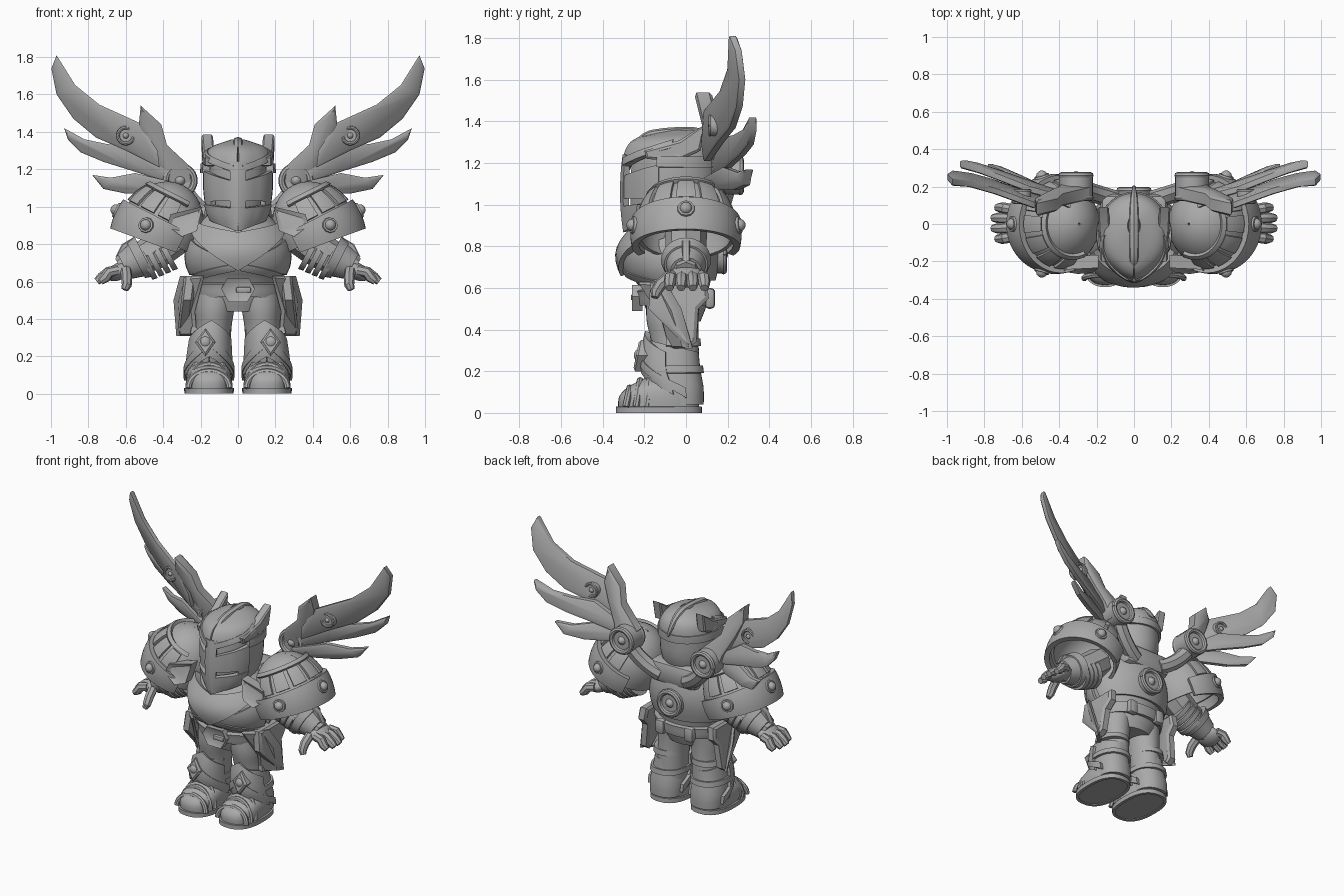
import bpy, bmesh
from math import sin, cos, pi, radians, copysign
from mathutils import Vector, Matrix

if "Cube" in bpy.data.objects:
    bpy.data.objects.remove(bpy.data.objects["Cube"])

stone = bpy.data.materials.new("plain grey")
stone.use_nodes = True
grey = (.4, .4, .4, 1)
stone.diffuse_color = grey
stone.node_tree.nodes["Principled BSDF"].inputs["Base Color"].default_value = grey
parts = []


def add(name, data, mirror=False):
    data.materials.append(stone)
    ob = bpy.data.objects.new(name, data)
    bpy.context.scene.collection.objects.link(ob)
    parts.append(ob)
    if mirror:
        ob.modifiers.new("Mirror", "MIRROR").use_mirror_merge = False
    return ob


def finish(name, bm, mirror):
    bmesh.ops.recalc_face_normals(bm, faces=bm.faces)
    me = bpy.data.meshes.new(name)
    bm.to_mesh(me)
    bm.free()
    return add(name, me, mirror)


def ball(name, loc, size, mirror=False, tilt=0):
    bm = bmesh.new()
    m = Matrix.Translation(loc) @ Matrix.Rotation(tilt, 4, "Y") @ Matrix.Diagonal((*size, 1))
    bmesh.ops.create_uvsphere(bm, u_segments=20, v_segments=12, radius=1, matrix=m)
    return finish(name, bm, mirror)


def rod(name, start, end, r1, r2, mirror=False, sides=24):
    a, b = Vector(start), Vector(end)
    m = Matrix.Translation((a + b) / 2) @ (b - a).to_track_quat("Z", "Y").to_matrix().to_4x4()
    bm = bmesh.new()
    bmesh.ops.create_cone(bm, cap_ends=True, segments=sides, radius1=r1, radius2=r2,
                          depth=(b - a).length, matrix=m)
    return finish(name, bm, mirror)


def box(name, loc, size, mirror=False, bevel=.02):
    bm = bmesh.new()
    bmesh.ops.create_cube(bm, size=1, matrix=Matrix.Translation(loc) @ Matrix.Diagonal((*size, 1)))
    bmesh.ops.bevel(bm, geom=bm.edges[:], offset=bevel, segments=2, affect="EDGES", profile=.5)
    return finish(name, bm, mirror)


def tube(name, points, mirror=False, straight=False):
    """Rounded tube through (x, y, z, radius) points."""
    cu = bpy.data.curves.new(name, "CURVE")
    cu.dimensions, cu.bevel_depth, cu.bevel_resolution = "3D", 1, 2
    cu.use_fill_caps = True
    sp = cu.splines.new("POLY" if straight else "NURBS")
    sp.points.add(len(points) - 1)
    for p, (x, y, z, r) in zip(sp.points, points):
        p.co, p.radius = (x, y, z, 1), r
    if not straight:
        sp.order_u, sp.use_endpoint_u, sp.resolution_u = 3, True, 6
    return add(name, cu, mirror)


def plate(name, outline, place, thick, inset=.018, depth=.012, mirror=True):
    """Flat outline placed in space, with a raised or sunk inner field on both sides."""
    bm = bmesh.new()
    t = Vector(thick) / 2
    pts = [Vector(place(*p)) for p in outline]
    front = [bm.verts.new(p - t) for p in pts]
    back = [bm.verts.new(p + t) for p in pts]
    caps = [bm.faces.new(front), bm.faces.new(back[::-1])]
    for i in range(len(pts)):
        bm.faces.new((front[i], front[i - 1], back[i - 1], back[i]))
    bmesh.ops.recalc_face_normals(bm, faces=bm.faces)
    for cap in caps:
        bmesh.ops.inset_region(bm, faces=[cap], thickness=inset, depth=depth)
    return finish(name, bm, mirror)


def surf(rings, keel=0, square=1):
    """Smooth body from rings of (z, rx, ry, cx, cy); angle zero looks to the front."""
    zs, vs = [r[0] for r in rings], [Vector(r[1:]) for r in rings]

    def slope(i):
        a, b = max(i - 1, 0), min(i + 1, len(zs) - 1)
        return (vs[b] - vs[a]) / (zs[b] - zs[a])

    def f(u, z, off=0):
        q = min(max(z, zs[0]), zs[-1])
        i = max(k for k in range(len(zs) - 1) if zs[k] <= q)
        h = zs[i + 1] - zs[i]
        t = (q - zs[i]) / h
        w = t * t * (3 - 2 * t)
        rx, ry, cx, cy = (vs[i] * (1 - w) + vs[i + 1] * w + slope(i) * (h * t * (1 - t) ** 2)
                          - slope(i + 1) * (h * t * t * (1 - t)))
        s, c = sin(u), cos(u)
        ridge = keel * max(0, 1 - 2 * abs(s)) if c > 0 else 0
        return Vector((cx + (rx + off) * copysign(abs(s) ** square, s),
                       cy - (ry + off) * copysign(abs(c) ** square, c) - ridge, z))
    f.span = zs[0], zs[-1]
    return f


def solid(name, f, mirror=False, nu=40, nv=16):
    bm = bmesh.new()
    lo, hi = f.span
    rows = [[bm.verts.new(f(2 * pi * i / nu, lo + (hi - lo) * j / nv)) for i in range(nu)]
            for j in range(nv + 1)]
    for a, b in zip(rows, rows[1:]):
        for i in range(nu):
            bm.faces.new((a[i - 1], a[i], b[i], b[i - 1]))
    bm.faces.new(rows[0])
    bm.faces.new(rows[-1])
    return finish(name, bm, mirror)


def shell(name, f, u0, u1, lo, hi, off, thick, mirror=False, nu=28, nv=6):
    """Armour piece lying on a surface between two edges."""
    bm = bmesh.new()
    edge = lambda e, u: e(u) if callable(e) else e
    rows = []
    for i in range(nu + 1):
        u = u0 + (u1 - u0) * i / nu
        a, b = edge(lo, u), edge(hi, u)
        rows.append([bm.verts.new(f(u, a + (b - a) * j / nv, off)) for j in range(nv + 1)])
    for a, b in zip(rows, rows[1:]):
        for j in range(nv):
            bm.faces.new((a[j], b[j], b[j + 1], a[j + 1]))
    ob = finish(name, bm, mirror)
    mod = ob.modifiers.new("Thickness", "SOLIDIFY")
    mod.thickness, mod.offset = thick, 0


def disc(name, x, y, z, r, half, mirror=True):
    """Round boss facing front and back, with a rim and a domed middle."""
    rod(name, (x, y - half, z), (x, y + half, z), r, r, mirror)
    for s in (-1, 1):
        ring = [(x + r * .85 * cos(a * pi / 12), y + s * half, z + r * .85 * sin(a * pi / 12), r * .2)
                for a in range(25)]
        tube(name + "_rim", ring, mirror, True)
    ball(name + "_middle", (x, y, z), (r * .45, half + r * .25, r * .45), mirror)


# Torso, collar and belt
torso = surf([(.44, .15, .12, 0, -.05), (.52, .2, .15, 0, -.05), (.6, .22, .165, 0, -.055),
              (.68, .26, .205, 0, -.075), (.78, .265, .22, 0, -.075), (.88, .23, .18, 0, -.05),
              (.97, .15, .13, 0, -.03)])
solid("torso", torso)
shell("chest_bib", torso, -1.05, 1.05, lambda u: .665 + .17 * abs(u), lambda u: .85 + .05 * abs(u), .02, .045)
shell("chest_panel", torso, .12, 1.5, lambda u: .67 - .02 * u, lambda u: .7 + .1 * u, .005, .025, True)
shell("waist_strap", torso, .05, 1.5, lambda u: .665 - .05 * u, lambda u: .7 - .05 * u, .012, .025, True)
shell("back_armour", torso, 1.7, 2 * pi - 1.7, .64, .92, .01, .025)
shell("belt", torso, 0, 2 * pi, .52, .59, .015, .03, nu=48)
hexagon = [(-.09, .56), (-.06, .615), (.06, .615), (.09, .56), (.05, .49), (-.05, .49)]
plate("belt_buckle", hexagon, lambda x, z: (x, -.235, z), (0, .05, 0), .025, -.015, False)
box("buckle_bar", (.03, -.245, .555), (.08, .04, .03), bevel=.008)
box("belt_pouch", (.11, .115, .55), (.07, .05, .1), True)
box("shoulder_block", (0, .08, .94), (.36, .16, .15), bevel=.04)
disc("back_disc", 0, .13, .76, .09, .05, False)

# Helmet with open eye and mouth slots
helm = surf([(.87, .09, .13, 0, -.13), (.95, .15, .185, 0, -.085), (1.05, .175, .21, 0, -.065),
             (1.18, .18, .21, 0, -.06), (1.26, .17, .2, 0, -.055), (1.31, .13, .16, 0, -.045),
             (1.345, .03, .05, 0, -.01)], keel=.022)
skull = lambda u, z, off=0: helm(u, z, off - .03)
skull.span = helm.span
solid("head", skull)
shell("helmet_crown", helm, 0, 2 * pi, lambda u: 1.17 + .08 * min(1, abs(sin(u))) if cos(u) > 0 else 1.2,
      1.345, 0, .03, nu=56, nv=10)
shell("helmet_back", helm, 1.2, 2 * pi - 1.2, .93, 1.22, -.005, .025)
shell("face_mask", helm, -1.25, 1.25, lambda u: 1.03 if abs(u) < .9 else .95,
      lambda u: 1.13 + .05 * abs(u), 0, .03)
shell("chin_guard", helm, -1.25, 1.25, lambda u: .87 + .05 * abs(u), lambda u: .99 + .02 * abs(u), .005, .03)
shell("nose_guard", helm, -.2, .2, .9, 1.24, .005, .03)
shell("brow_ridge", helm, .12, 1.5, lambda u: 1.18 + .06 * u, lambda u: 1.215 + .06 * u, .012, .025, True)
shell("helmet_band", helm, 1.2, 2 * pi - 1.2, 1.18, 1.23, .01, .025)
tube("helmet_crest", [(0, -.28, 1.17, .012), (0, -.24, 1.32, .025), (0, -.08, 1.345, .03),
                      (0, .12, 1.345, .028), (0, .2, 1.23, .008)])
plate("helmet_horn", [(-.2, 1.26), (-.03, 1.31), (.09, 1.385), (.07, 1.26), (-.04, 1.21), (-.19, 1.22)],
      lambda y, z: (.15 + .05 * (y + .2), y, z), (.045, 0, 0), .012, .008)

# Legs and boots
solid("leg", surf([(.1, .1, .1, .145, -.03), (.35, .095, .115, .13, -.055), (.45, .105, .125, .125, -.065),
                   (.56, .11, .13, .115, -.06)]), True)
shin = surf([(.04, .105, .105, .155, -.025), (.12, .11, .12, .155, -.04), (.2, .102, .13, .153, -.065),
             (.3, .092, .125, .148, -.07), (.39, .08, .11, .142, -.065)], square=.9)
shell("boot_shaft", shin, 0, 2 * pi, .04, lambda u: .32 + .03 * cos(u), -.01, .03, True, 40)
shell("shin_plate", shin, -1.4, 1.4, lambda u: .2 - .08 * abs(u), lambda u: .39 - .07 * abs(u), .008, .028, True)
shell("boot_strap", shin, -1.8, 1.8, lambda u: .25 - .1 * abs(u), lambda u: .3 - .1 * abs(u), .014, .026, True)
for z in (.19, .32):
    shell("calf_band", shin, 1.4, 2 * pi - 1.4, z, z + .035, .005, .03, True)
foot = surf([(.005, .12, .195, .155, -.13), (.08, .122, .19, .155, -.13), (.13, .11, .16, .155, -.11),
             (.18, .07, .09, .155, -.08)], square=.8)
solid("foot", foot, True)
shell("sole", foot, 0, 2 * pi, 0, .03, .002, .02, True, 40)
for y, h in ((-.29, .09), (-.24, .125), (-.19, .16)):
    arch = [(.155 + .11 * cos(a * pi / 14), y + .02 * sin(a * pi / 14), .03 + h * sin(a * pi / 14), .017)
            for a in range(15)]
    tube("toe_band", arch, True, True)
plate("knee_diamond", [(0, .35), (.055, .275), (0, .2), (-.055, .275)],
      lambda x, z: (.175 + x, -.2 - .2 * (.3 - z), z), (0, .05, 0), .015, .01)
ball("knee_gem", (.175, -.22, .275), (.035, .03, .035), True)

# Hip armour
plate("hip_front", [(.19, .63), (.3, .63), (.335, .5), (.32, .31), (.23, .31), (.24, .44)],
      lambda x, z: (x, -.2 + .9 * (x - .2) + .35 * (.62 - z), z), (.02, .03, 0))
plate("hip_side", [(-.17, .63), (-.18, .5), (-.1, .42), (.01, .31), (.05, .34), (.06, .5), (.11, .55), (.1, .63)],
      lambda y, z: (.255 + .12 * (.64 - z), y, z), (.04, 0, 0))

# Shoulder armour, leaning so its rim rises on the outside
def dome(u, v, off=0):
    local = Vector(((.215 + off) * cos(v) * cos(u), (.225 + off) * cos(v) * sin(u), (.27 + off) * sin(v)))
    return Vector((.42, 0, .865)) + Matrix.Rotation(radians(-27), 3, "Y") @ local


shell("shoulder_dome", dome, 0, 2 * pi, -.1, pi / 2 - .02, 0, .02, True, 40, 12)
shell("shoulder_rim", dome, -2.1, 2.1, lambda u: -.24 - .1 * cos(u), .22, .025, .035, True, 36)
shell("shoulder_upper_band", dome, -2, 2, .72, .82, .015, .03, True)
for k in range(-3, 4):
    shell("shoulder_panel", dome, k * .52 - .2, k * .52 + .2, .27, .7, .012, .025, True, 6)
for u in (-1.25, 0, 1.25):
    rod("shoulder_stud", dome(u, 0, .02), dome(u, 0, .05), .048, .04, True, 10)
    ball("shoulder_gem", dome(u, 0, .045), (.03, .03, .03), True)
plate("shoulder_emblem", [(.19, 1), (.36, .96), (.38, .9), (.3, .84), (.22, .87)],
      lambda x, z: (x, -.2 - .2 * (1 - z), z), (0, .07, 0), .025, -.015)

# Arms and hands
tube("arm", [(.3, 0, .87, .1), (.42, 0, .77, .1), (.53, 0, .72, .085), (.63, 0, .67, .06)], True)
axis = Vector((.85, 0, -.45)).normalized()
for k in range(4):
    base = Vector((.37 + .036 * k, 0, .76 - .016 * k))
    rod("sleeve_ring", base, base + axis * .03, .105, .1, True)
rod("gauntlet_cuff", (.5, 0, .735), (.545, 0, .712), .12, .105, True)
rod("gauntlet", (.53, 0, .72), (.61, 0, .68), .1, .075, True)
plate("gauntlet_fin", [(.52, .8), (.57, .83), (.62, .8), (.655, .73), (.6, .76)],
      lambda x, z: (x, 0, z), (0, .03, 0), .006, .004)
ball("palm", (.635, 0, .655), (.075, .09, .045), True, radians(28))
for k in range(4):
    y = -.075 + .053 * k
    reach = .745 if k in (1, 2) else .725
    tube("finger", [(.64, y * .9, .66, .028), (.69, y, .65, .03), (reach - .015, y * 1.05, .62, .028),
                    (reach + .01, y * 1.05, .6, .02)], True, True)
tube("thumb", [(.6, -.07, .66, .03), (.595, -.12, .62, .03), (.595, -.145, .58, .027), (.605, -.15, .555, .018)],
     True, True)

# Wings: each feather is an outline, a tip-side (x, y, z) anchor and a sweep
feathers = {
    "upper_feather": ([(.43, 1.3), (.53, 1.45), (.64, 1.5), (.74, 1.545), (.87, 1.65), (.97, 1.81), (.998, 1.74),
                       (.97, 1.6), (.88, 1.47), (.76, 1.37), (.6, 1.3), (.42, 1.21)], (.97, .27, 1.6), .46),
    "middle_feather": ([(.38, 1.2), (.56, 1.32), (.7, 1.335), (.82, 1.36), (.93, 1.42), (.91, 1.36),
                        (.84, 1.29), (.72, 1.24), (.56, 1.19), (.38, 1.13)], (.93, .32, 1.42), .42),
    "lower_feather": ([(.34, 1.13), (.55, 1.18), (.68, 1.155), (.78, 1.17), (.72, 1.095), (.6, 1.07),
                       (.36, 1.07)], (.78, .305, 1.17), .48)}
for name, (outline, (ax, ay, az), sweep) in feathers.items():
    plate(name, outline, lambda x, z: (x, ay + sweep * (x - ax) - .22 * (z - az), z), (0, .03, 0), .015, .007)
plate("wing_spar", [(.25, 1.09), (.24, 1.2), (.38, 1.33), (.41, 1.44), (.52, 1.54), (.53, 1.44), (.48, 1.33),
                    (.41, 1.2), (.38, 1.08)], lambda x, z: (x, .19 - .25 * (z - 1.1), z), (0, .06, 0), .02, .012)
disc("wing_joint", .31, .2, 1.14, .09, .06)
disc("feather_boss", .6, .147, 1.38, .05, .03)
tube("wing_strut", [(.1, .13, .92, .05), (.24, .17, .98, .05), (.31, .2, 1.12, .05)], True)

# Apply modifiers and smooth the rounded surfaces
bpy.ops.object.select_all(action="DESELECT")
for ob in parts:
    ob.select_set(True)
bpy.context.view_layer.objects.active = parts[0]
bpy.ops.object.convert(target="MESH")
bpy.ops.object.shade_smooth_by_angle(angle=radians(35))
